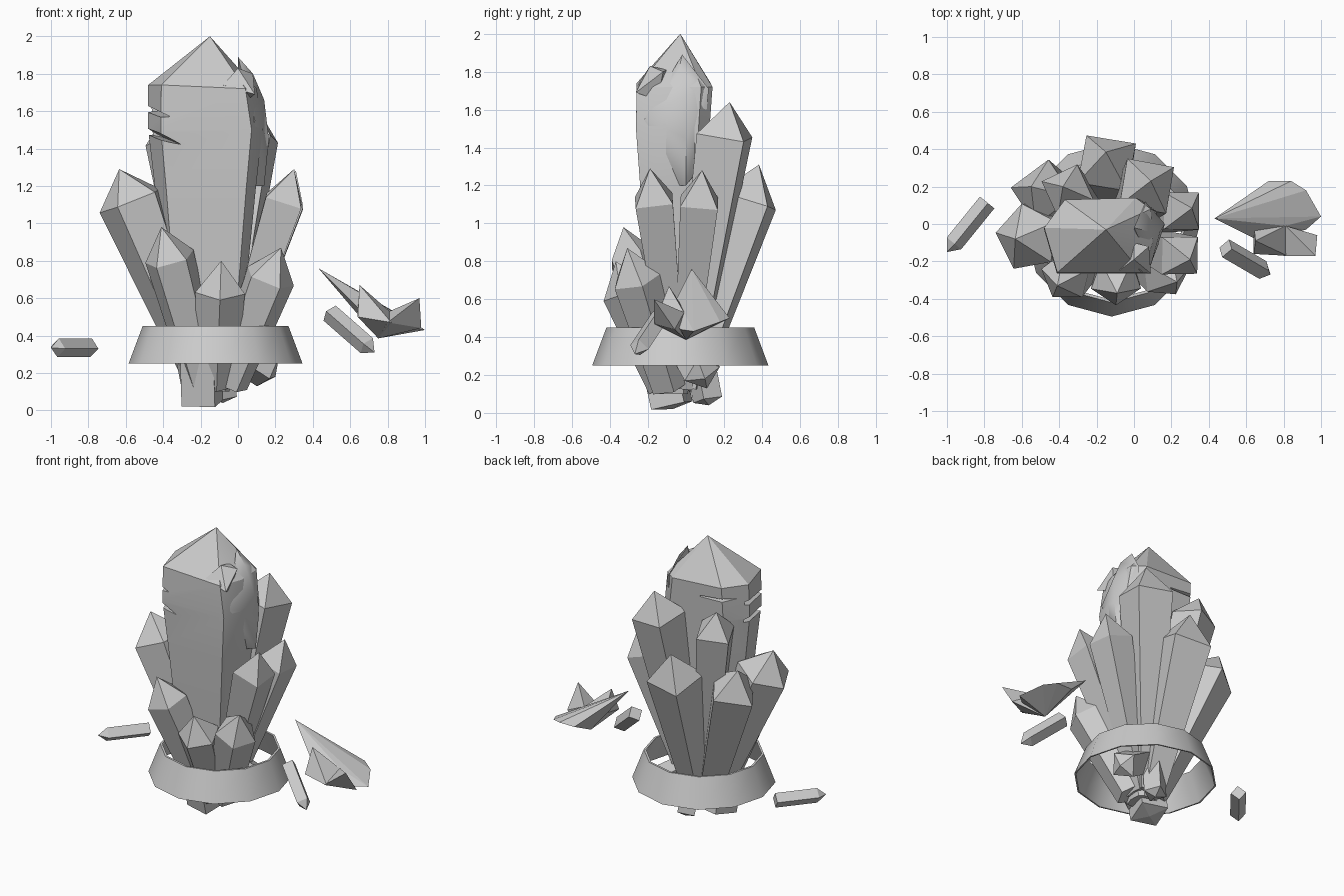
import bpy, bmesh, math
from mathutils import Vector

if "Cube" in bpy.data.objects:
    bpy.data.objects.remove(bpy.data.objects["Cube"], do_unlink=True)

GREY = (0.6, 0.6, 0.6, 1)
stone = bpy.data.materials.new("pale grey stone")
stone.use_nodes = True
stone.diffuse_color = GREY
stone.node_tree.nodes["Principled BSDF"].inputs["Base Color"].default_value = GREY

CENTRE = Vector((-0.12, -0.03, 0))
UP = Vector((0, 0, 1))


def finish(name, bm):
    bmesh.ops.recalc_face_normals(bm, faces=bm.faces[:])
    mesh = bpy.data.meshes.new(name)
    bm.to_mesh(mesh)
    bm.free()
    mesh.materials.append(stone)
    ob = bpy.data.objects.new(name, mesh)
    bpy.context.collection.objects.link(ob)
    return ob


def shade(ob, degrees):
    bpy.ops.object.select_all(action='DESELECT')
    ob.select_set(True)
    bpy.context.view_layer.objects.active = ob
    bpy.ops.object.shade_smooth_by_angle(angle=math.radians(degrees))


def bridge(bm, rings):
    """Join rings of points with side faces and return the rows of vertices."""
    rows = [[bm.verts.new(p) for p in ring] for ring in rings]
    for low, high in zip(rows, rows[1:]):
        for i in range(len(low)):
            bm.faces.new((low[i - 1], low[i], high[i], high[i - 1]))
    return rows


def pointed(name, rings, tip):
    """Closed base, bridged sides and a faceted point."""
    bm = bmesh.new()
    rows = bridge(bm, rings)
    bm.faces.new(rows[0])
    top = bm.verts.new(tip)
    for i in range(len(rows[-1])):
        bm.faces.new((rows[-1][i - 1], rows[-1][i], top))
    return finish(name, bm)


def circle(radius, sides, degrees=0):
    angles = [math.radians(degrees) + math.tau * i / sides for i in range(sides)]
    return [Vector((radius * math.cos(a), radius * math.sin(a), 0)) for a in angles]


def crystal(name, base, tip, radius, cap, taper=1.0, sides=4, degrees=45):
    """Prism that widens from its base to a shoulder, then closes to a point."""
    base, tip = Vector(base), Vector(tip)
    axis = (tip - base).normalized()
    turn = UP.rotation_difference(axis)
    shoulder = tip - axis * cap
    rings = [[base + turn @ p for p in circle(radius * taper, sides, degrees)],
             [shoulder + turn @ p for p in circle(radius, sides, degrees)]]
    return pointed(name, rings, tip)


def hull(name, points):
    bm = bmesh.new()
    for p in points:
        bm.verts.new(p)
    bmesh.ops.convex_hull(bm, input=bm.verts[:])
    loose = [v for v in bm.verts if not v.link_faces]
    bmesh.ops.delete(bm, geom=loose, context='VERTS')
    return finish(name, bm)


# Flared open collar, a thin wall around an empty middle
bm = bmesh.new()
wall = [(0.455, 0.25), (0.465, 0.25), (0.39, 0.45), (0.375, 0.45), (0.455, 0.25)]
bridge(bm, [[CENTRE + p + UP * z for p in circle(r, 12)] for r, z in wall])
bmesh.ops.remove_doubles(bm, verts=bm.verts[:], dist=0.0001)
shade(finish("collar", bm), 40)

# Main crystal: one outline scaled up the height
outline = [Vector(p) for p in ((-0.32, 0.04), (-0.25, -0.2), (0.25, -0.2), (0.31, -0.04),
                               (0.3, 0.14), (0.22, 0.2), (-0.21, 0.19))]
rings = [[(p.x * s - 0.17, p.y * s - 0.07, z) for p in outline]
         for z, s in ((0.1, 0.4), (0.45, 0.62), (1.2, 0.86), (1.5, 0.97))]
# The worn left side of the shoulder draws in toward the tip
rings.append([(p.x - 0.16 - (0.05 if p.x > 0 else 0), p.y - 0.06,
               1.72 if p.x > 0 else 1.74) for p in outline])
main = pointed("main_crystal", rings, (-0.15, -0.03, 2.0))


# Cracks cut into its right side, each a wedge from an opening to an edge
def crack_cutter(name, low, high, front_edge, back_edge):
    mouth = [(-0.6, y, z) for y in (-0.4, 0.0) for z in (low, high)]
    return hull(name, mouth + [front_edge, back_edge])


cutters = [
    crack_cutter("upper_crack_cutter", 1.59, 1.68, (-0.33, -0.4, 1.555), (-0.42, 0.0, 1.6)),
    crack_cutter("lower_crack_cutter", 1.5, 1.57, (-0.25, -0.4, 1.4), (-0.4, 0.0, 1.46)),
    hull("back_crack_cutter", [(x, 0.3, z) for x in (-0.6, -0.2) for z in (1.62, 1.68)]
         + [(-0.6, 0.0, 1.66), (-0.2, 0.1, 1.64)]),
]
for cutter in cutters:
    mod = main.modifiers.new("crack", 'BOOLEAN')
    mod.operation = 'DIFFERENCE'
    mod.solver = 'EXACT'
    mod.object = cutter
carved = main.evaluated_get(bpy.context.evaluated_depsgraph_get())
carved_mesh = bpy.data.meshes.new_from_object(carved)
main.modifiers.clear()
main.data = carved_mesh
for cutter in cutters:
    bpy.data.objects.remove(cutter, do_unlink=True)
shade(main, 25)

# Rounded, worn left side of the main crystal and the chip at its front corner
worn_side = hull("worn_side", [(0.0, -0.02, 1.89), (0.08, -0.04, 1.8), (0.14, -0.04, 1.66),
                               (0.165, 0.0, 1.45), (0.14, 0.0, 1.2), (0.0, -0.1, 1.2),
                               (0.09, -0.22, 1.55), (0.06, 0.12, 1.71), (0.05, 0.08, 1.3)])
shade(worn_side, 50)
hull("shoulder_chip", [(0.0, -0.19, 1.83), (-0.08, -0.25, 1.74), (0.09, -0.265, 1.69),
                       (0.08, -0.12, 1.8), (0.0, -0.1, 1.81), (0.04, -0.15, 1.65)])

# Surrounding crystals: tip, radius, cap length, sides, turn in degrees
tall = {
    "back_left_tall_crystal": ((0.09, 0.23, 1.64), 0.18, 0.18, 4, 35),
    "back_right_tall_crystal": ((-0.38, 0.2, 1.6), 0.15, 0.16, 4, 70),
    "back_crystal": ((-0.15, 0.385, 1.31), 0.19, 0.2, 4, 35),
    "back_right_crystal": ((-0.55, 0.2, 1.23), 0.18, 0.18, 4, 80),
    "right_crystal": ((-0.635, -0.08, 1.29), 0.185, 0.18, 5, 28),
    "left_crystal": ((0.31, 0.085, 1.28), 0.14, 0.18, 4, 45),
    "front_left_crystal": ((0.3, -0.19, 1.29), 0.14, 0.18, 4, 45),
}
low = {
    "front_right_low_crystal": ((-0.41, -0.33, 0.98), 0.14, 0.18, 5, 20),
    "front_low_crystal": ((-0.09, -0.37, 0.8), 0.14, 0.17, 5, 54),
    "front_left_low_crystal": ((0.23, -0.31, 0.87), 0.14, 0.18, 5, 10),
}
# The tall ones rise steeply from the middle, the low ones are stouter
for group, spread, taper in ((tall, 0.12, 0.5), (low, 0.2, 0.75)):
    for name, (tip, radius, cap, sides, degrees) in group.items():
        base = CENTRE.lerp(Vector(tip), spread)
        base.z = 0.14
        crystal(name, base, tip, radius, cap, taper, sides, degrees)

# Root ends below the collar
crystal("left_root", (-0.14, -0.02, 0.4), (0.2, 0.1, 0.18), 0.1, 0.05)
crystal("back_root", (-0.12, 0.05, 0.4), (-0.08, 0.12, 0.04), 0.08, 0.03)
crystal("right_root", (-0.2, -0.15, 0.38), (-0.19, -0.07, 0.02), 0.13, 0.02)

# Loose floating splinters
crystal("right_splinter", (-0.785, 0.115, 0.335), (-1.0, -0.15, 0.335), 0.05, 0.06)
crystal("left_splinter", (0.49, -0.13, 0.52), (0.73, -0.27, 0.31), 0.052, 0.06)

# Large floating shard: a broad body with two raised fins
keel, hollow = (0.75, 0.0, 0.385), (0.81, -0.01, 0.53)
hull("shard_body", [(0.43, 0.03, 0.76), (0.72, 0.23, 0.5), (0.84, 0.23, 0.5),
                    (0.92, 0.18, 0.48), (1.0, 0.04, 0.43), (0.67, -0.09, 0.52),
                    (0.92, -0.03, 0.44), keel, hollow])
hull("shard_end_fin", [(0.97, -0.17, 0.6), (0.8, -0.17, 0.47), (0.98, -0.06, 0.44),
                       keel, hollow])
hull("shard_side_fin", [(0.65, -0.09, 0.67), (0.64, -0.16, 0.5), (0.64, 0.0, 0.53),
                        (0.82, -0.17, 0.47), keel, hollow])
